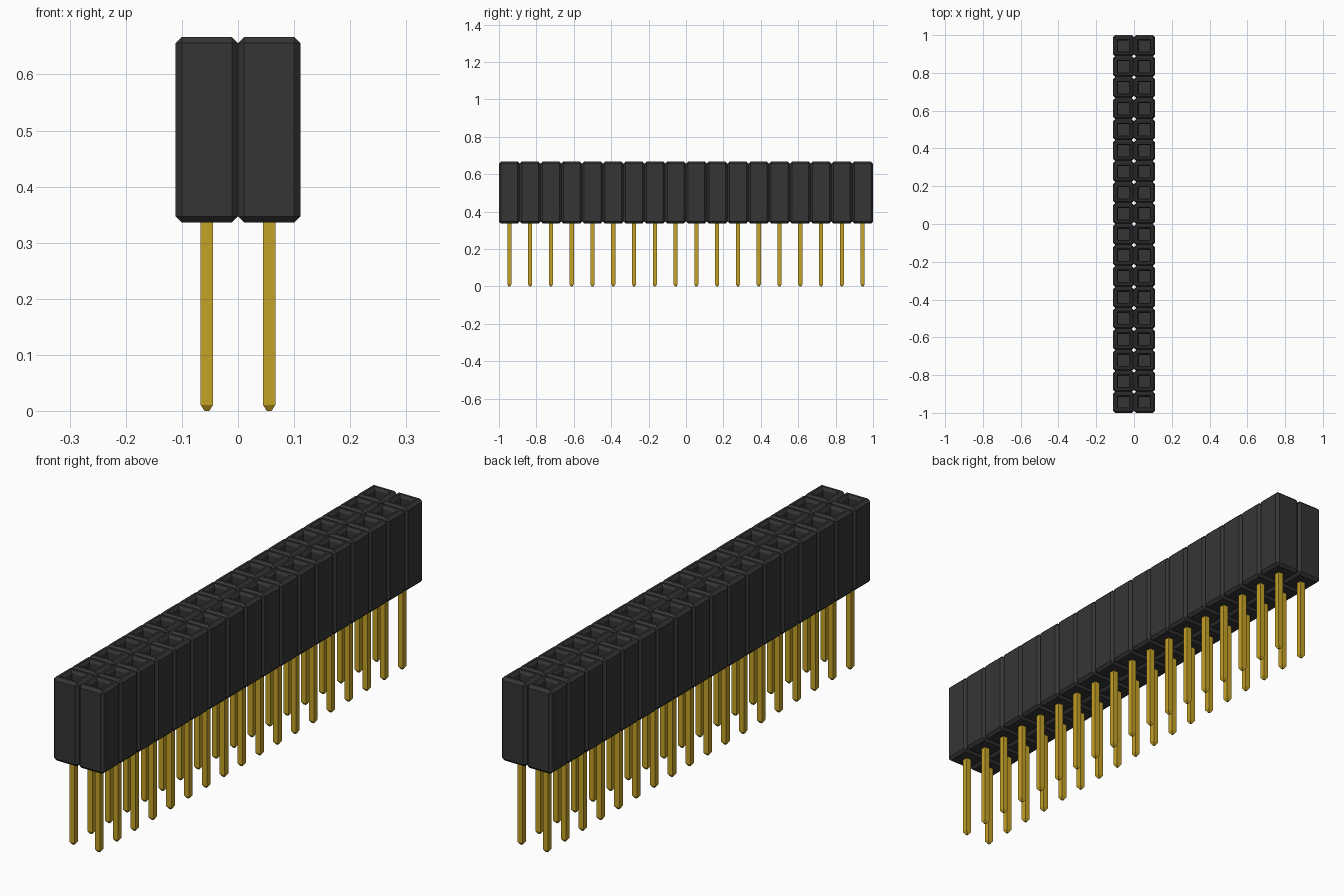
import bpy
import bmesh
from mathutils import Matrix

ROWS, COLS = 18, 2
PITCH = 2.0 / ROWS
Z_BOTTOM, Z_TOP = 0.336, 0.667
CHAMFER = 0.011
PIN = 0.022

if "Cube" in bpy.data.objects:
    bpy.data.objects.remove(bpy.data.objects["Cube"], do_unlink=True)


def material(name, color, roughness):
    mat = bpy.data.materials.new(name)
    mat.use_nodes = True
    mat.diffuse_color = color
    bsdf = mat.node_tree.nodes["Principled BSDF"]
    bsdf.inputs["Base Color"].default_value = color
    bsdf.inputs["Roughness"].default_value = roughness
    return mat


def box(bm, width, z0, z1):
    """Square upright block centred on the origin."""
    size = Matrix.Diagonal((width, width, z1 - z0, 1))
    bmesh.ops.create_cube(bm, size=1, matrix=Matrix.Translation((0, 0, (z0 + z1) / 2)) @ size)


def end_face(bm, direction):
    bm.faces.ensure_lookup_table()
    return max((f for f in bm.faces if abs(f.normal.z) > 0.99),
               key=lambda f: f.calc_center_median().z * direction)


def grid_object(name, bm, mat):
    """Place the part in the first position and repeat it over the grid."""
    bm.normal_update()
    mesh = bpy.data.meshes.new(name)
    bm.to_mesh(mesh)
    bm.free()
    mesh.materials.append(mat)
    obj = bpy.data.objects.new(name, mesh)
    bpy.context.collection.objects.link(obj)
    obj.location = (-(COLS - 1) * PITCH / 2, -(ROWS - 1) * PITCH / 2, 0)
    for label, count, step in (("columns", COLS, (PITCH, 0, 0)), ("rows", ROWS, (0, PITCH, 0))):
        arr = obj.modifiers.new(label, "ARRAY")
        arr.count = count
        arr.use_relative_offset = False
        arr.use_constant_offset = True
        arr.constant_offset_displace = step
    return obj


black = material("black plastic", (0.036, 0.036, 0.037, 1), 0.6)
gold = material("gold metal", (0.56, 0.36, 0.02, 1), 0.5)

# Housing: chamfered block with a funnelled square socket in the top
bm = bmesh.new()
box(bm, PITCH, Z_BOTTOM, Z_TOP)
bmesh.ops.bevel(bm, geom=bm.edges[:], offset=CHAMFER, segments=1, affect="EDGES")
bm.normal_update()
socket = end_face(bm, 1)
bmesh.ops.inset_individual(bm, faces=[socket], thickness=0.0125)
bmesh.ops.inset_individual(bm, faces=[socket], thickness=0.0105, depth=0)
bmesh.ops.translate(bm, verts=socket.verts[:], vec=(0, 0, -0.011))
floor = bmesh.ops.extrude_discrete_faces(bm, faces=[socket])["faces"][0]
bmesh.ops.translate(bm, verts=floor.verts[:], vec=(0, 0, -0.26))
grid_object("socket_housing", bm, black)

# Pins: square posts with a tapered tip, seated into the housing
bm = bmesh.new()
box(bm, PIN, 0.011, Z_BOTTOM + 0.02)
bm.normal_update()
tip = end_face(bm, -1)
tip = bmesh.ops.extrude_discrete_faces(bm, faces=[tip])["faces"][0]
for v in tip.verts:
    v.co = (v.co.x * 0.36, v.co.y * 0.36, 0)
grid_object("contact_pins", bm, gold)
